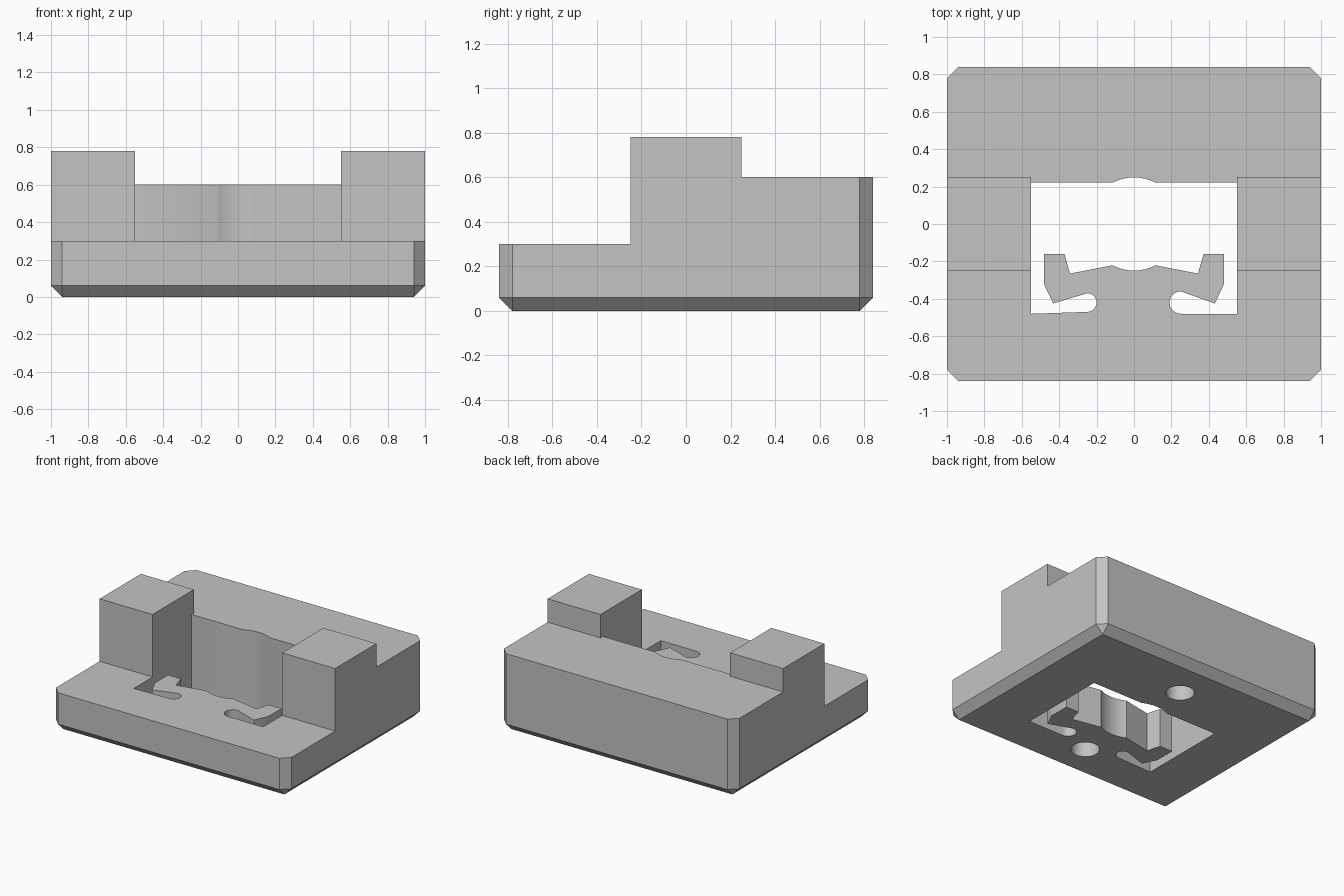
import bpy, bmesh
from math import sin, cos, pi, asin, radians

cube = bpy.data.objects.get("Cube")
if cube:
    bpy.data.objects.remove(cube, do_unlink=True)

HALF_X, HALF_Y, CHAMFER = 1.0, 0.84, 0.06
FRONT_TOP, BACK_TOP, POST_TOP = 0.3, 0.6, 0.78
POST_Y, GAP_X, SEAT_R = 0.25, 0.55, 0.249

grey = bpy.data.materials.new("plain grey")
grey.use_nodes = True
grey.diffuse_color = (0.55, 0.55, 0.55, 1)
grey.node_tree.nodes["Principled BSDF"].inputs["Base Color"].default_value = grey.diffuse_color


def prism(name, points, shift):
    """Extrude a closed 3D outline by a vector; returns the object."""
    bm = bmesh.new()
    face = bm.faces.new([bm.verts.new(p) for p in points])
    out = bmesh.ops.extrude_face_region(bm, geom=[face])
    moved = [v for v in out["geom"] if isinstance(v, bmesh.types.BMVert)]
    bmesh.ops.translate(bm, verts=moved, vec=shift)
    bmesh.ops.recalc_face_normals(bm, faces=bm.faces)
    mesh = bpy.data.meshes.new(name)
    bm.to_mesh(mesh)
    bm.free()
    mesh.materials.append(grey)
    ob = bpy.data.objects.new(name, mesh)
    bpy.context.collection.objects.link(ob)
    return ob


def upright(name, plan, low, high):
    return prism(name, [(x, y, low) for x, y in plan], (0, 0, high - low))


def arc(cx, cy, r, start, end, steps):
    return [(cx + r * cos(start + (end - start) * i / steps),
             cy + r * sin(start + (end - start) * i / steps)) for i in range(steps + 1)]


def box(name, x, y0, y1, low, high):
    return upright(name, [(-x, y0), (x, y0), (x, y1), (-x, y1)], low, high)


# Stepped body: side profile drawn out across the width
profile = [(-HALF_Y, 0), (HALF_Y, 0), (HALF_Y, BACK_TOP), (POST_Y, BACK_TOP),
           (POST_Y, POST_TOP), (-POST_Y, POST_TOP), (-POST_Y, FRONT_TOP), (-HALF_Y, FRONT_TOP)]
body = prism("clamp_body", [(-HALF_X, y, z) for y, z in profile], (2 * HALF_X, 0, 0))

# Chamfer the four upright corners and the bottom rim
bm = bmesh.new()
bm.from_mesh(body.data)
rim = []
for e in bm.edges:
    a, b = (v.co for v in e.verts)
    bottom = max(a.z, b.z) < 0.001
    corner = abs(a.z - b.z) > 0.1 and min(abs(a.y), abs(b.y)) > HALF_Y - 0.01
    if bottom or corner:
        rim.append(e)
bmesh.ops.bevel(bm, geom=rim, offset=CHAMFER, segments=1, affect='EDGES')
bm.to_mesh(body.data)
bm.free()


def wing(side, r):
    """Sprung arm of the tongue and its slot, from the slot mouth to the tip."""
    slot = arc(0.25, -0.42, r, -pi / 2, -3 * pi / 2, 12)
    arm = [(0.432, -0.425), (0.482, -0.32), (0.482, -0.16), (0.372, -0.16), (0.342, -0.265)]
    return [(side * x, y) for x, y in [(GAP_X, -0.48)] + slot + arm]


# Through opening, leaving a tongue with a curved seat and two arms
dip = asin(0.115 / SEAT_R)
back_y = SEAT_R * cos(dip)
opening = ([(-GAP_X, back_y)] + arc(0, 0, SEAT_R, pi / 2 + dip, pi / 2 - dip, 14)
           + [(GAP_X, back_y)] + wing(1, 0.06)
           + arc(0, 0, SEAT_R, -pi / 2 + dip, -pi / 2 - dip, 14) + wing(-1, 0.05)[::-1])

cutters = [
    upright("opening_cutter", opening, -0.1, 1),
    box("tongue_top_cutter", 0.52, -0.26, 0.1, FRONT_TOP, 1.1),
    box("post_gap_cutter", GAP_X, -0.3, POST_Y, BACK_TOP, 1.1),
]
# Blind round holes in the underside
for name, y in (("back_hole_cutter", 0.5), ("front_hole_cutter", -0.53)):
    cutters.append(upright(name, arc(0, y, 0.1, 0, 2 * pi, 40)[:-1], -0.1, 0.2))

bpy.context.view_layer.objects.active = body
for cutter in cutters:
    cutter.hide_render = True
    mod = body.modifiers.new(cutter.name, 'BOOLEAN')
    mod.operation = 'DIFFERENCE'
    mod.solver = 'EXACT'
    mod.object = cutter
    bpy.ops.object.modifier_apply(modifier=mod.name)
    bpy.data.objects.remove(cutter, do_unlink=True)

# Smooth only the curved walls
bpy.ops.object.select_all(action='DESELECT')
body.select_set(True)
bpy.ops.object.shade_smooth_by_angle(angle=radians(30))
